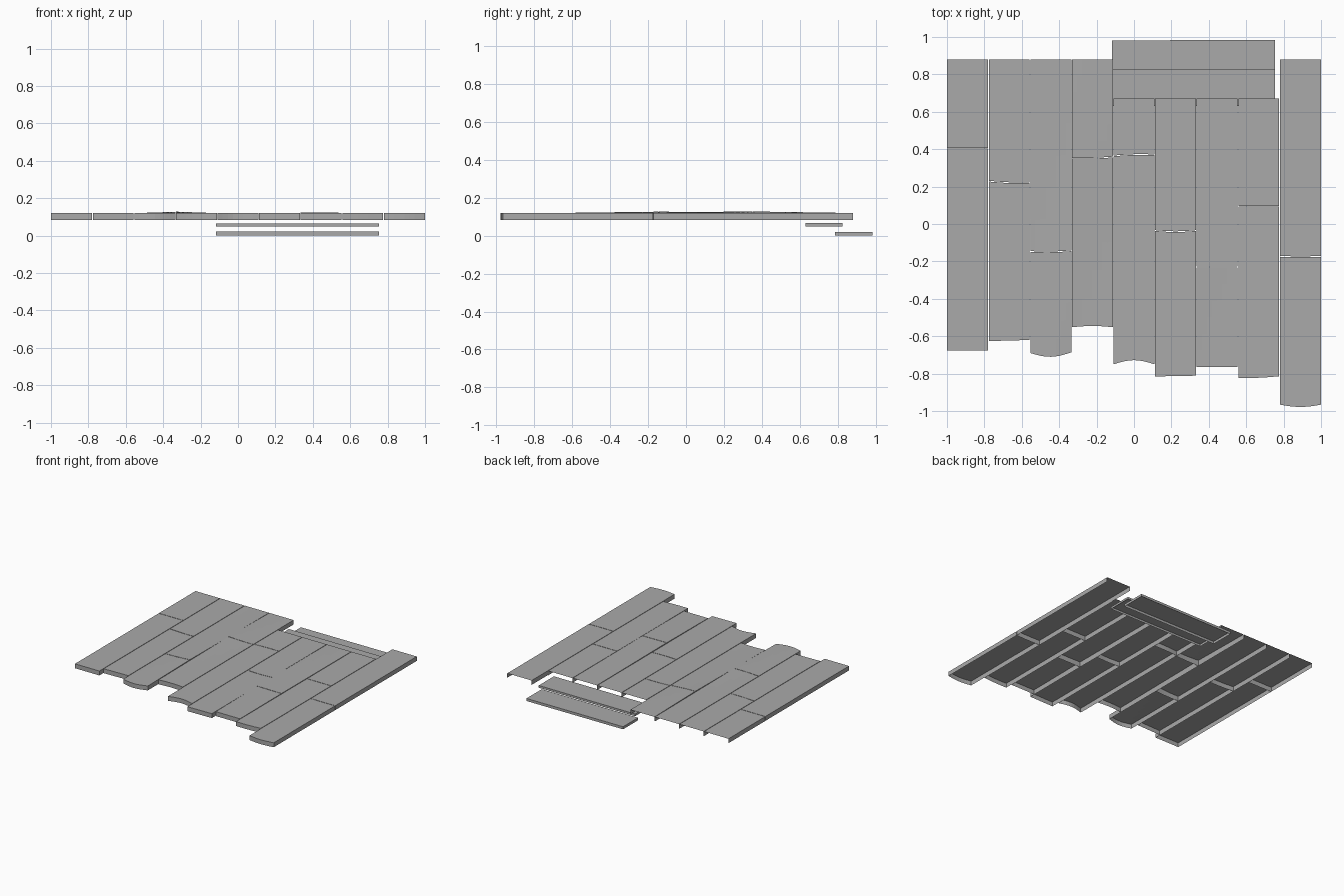
import bpy, bmesh, math

cube = bpy.data.objects.get("Cube")
if cube:
    bpy.data.objects.remove(cube, do_unlink=True)

grey = bpy.data.materials.new("weathered_grey")
grey.use_nodes = True
colour = (0.4, 0.4, 0.4, 1)
grey.diffuse_color = colour
grey.node_tree.nodes["Principled BSDF"].inputs["Base Color"].default_value = colour

TOP, BOTTOM, GAP, COLS, ROWS = 0.12, 0.084, 0.002, 8, 6


def edge(y, bulge=0.0, skew=0.0):
    """A board end: straight, bowed or slanted across the width."""
    return lambda t: y + bulge * math.sin(math.pi * t) + skew * (t - 0.5)


def board(name, x0, x1, front, back, top, bottom, open_back=False, lift=None):
    """A hollow board: top sheet with walls hanging from its rim, no underside."""
    bm = bmesh.new()
    grid = []
    for j in range(ROWS + 1):
        v, row = j / ROWS, []
        for i in range(COLS + 1):
            t = i / COLS
            y = front(t) * (1 - v) + back(t) * v
            z = top + (lift(t, v) if lift else 0)
            row.append(bm.verts.new((x0 + (x1 - x0) * t, y, z)))
        grid.append(row)
    for j in range(ROWS):
        for i in range(COLS):
            bm.faces.new((grid[j][i], grid[j][i + 1], grid[j + 1][i + 1], grid[j + 1][i]))
    # rim runs down the left side, along the front and up the right side
    rim = [r[0] for r in reversed(grid)] + grid[0][1:] + [r[-1] for r in grid[1:]]
    if not open_back:
        rim += list(reversed(grid[-1][:-1]))
    low = [bm.verts.new((p.co.x, p.co.y, bottom)) for p in rim[:-1]]
    low.append(low[0] if not open_back else
               bm.verts.new((rim[-1].co.x, rim[-1].co.y, bottom)))
    for k in range(len(rim) - 1):
        bm.faces.new((rim[k], low[k], low[k + 1], rim[k + 1]))
    mesh = bpy.data.meshes.new(name)
    bm.to_mesh(mesh)
    bm.free()
    mesh.materials.append(grey)
    obj = bpy.data.objects.new(name, mesh)
    bpy.context.collection.objects.link(obj)


# Each row: front end (y, bulge, skew), joint (y, bulge, skew), back y, lift left, lift right
rows = [
    ((-0.677, 0, 0), (0.405, 0, 0), 0.88, 0, 0),
    ((-0.623, 0, 0.006), (0.225, -0.004, -0.008), 0.88, 0, 0),
    ((-0.688, -0.022, 0.004), (-0.145, -0.004, 0.004), 0.88, 0, 0.007),
    ((-0.552, 0.007, 0), (0.355, -0.003, 0.006), 0.88, 0.008, 0),
    ((-0.75, 0.022, 0), (0.367, 0.004, 0.006), 0.672, 0, 0),
    ((-0.813, 0, 0.004), (-0.035, -0.006, 0), 0.672, 0, 0),
    ((-0.765, 0, 0), (-0.23, 0, 0), 0.672, 0.004, 0.002),
    ((-0.818, -0.004, 0.008), (0.095, 0, 0), 0.672, 0, 0),
    ((-0.966, -0.012, 0), (-0.173, -0.002, 0), 0.88, 0, 0),
]
width = 2 / len(rows)

# Deck planks, each row split in two at its joint
for n, (front, joint, back, lift_l, lift_r) in enumerate(rows):
    x0 = -1 + n * width + (GAP if n else 0)
    x1 = -1 + (n + 1) * width - (GAP if n < len(rows) - 1 else 0)

    def rise(t, v, a=lift_l, b=lift_r):
        return (a * (1 - t) + b * t) * v

    jy, bulge, skew = joint
    board(f"front_plank_{n + 1}", x0, x1, edge(*front), edge(jy - GAP, bulge, skew),
          TOP, BOTTOM, lift=rise)
    board(f"back_plank_{n + 1}", x0, x1, edge(jy + GAP, bulge, skew), edge(back),
          TOP, BOTTOM, open_back=True, lift=lambda t, v: rise(t, 1 - v))

# Two loose steps below the rear of the deck
board("upper_step", -0.118, 0.753, edge(0.63), edge(0.826), 0.066, 0.048)
board("lower_step", -0.118, 0.753, edge(0.787), edge(0.983, 0, 0.004), 0.021, 0.0)
